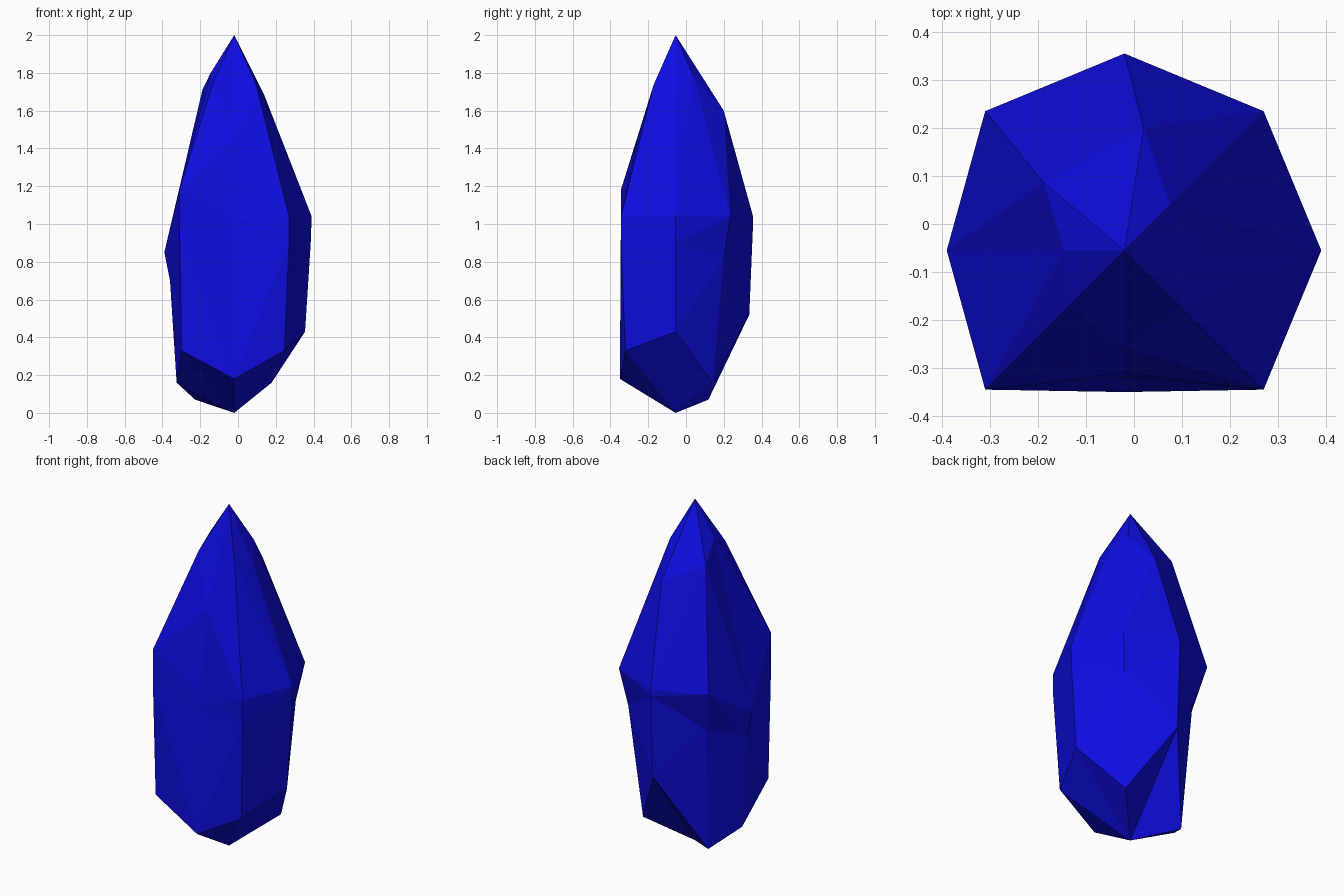
import bpy
import bmesh
from math import radians, cos, sin
from mathutils import Vector

cube = bpy.data.objects.get("Cube")
if cube:
    bpy.data.objects.remove(cube, do_unlink=True)

# Crystal colour
blue = bpy.data.materials.new("deep_blue")
blue.use_nodes = True
colour = (0.004, 0.004, 0.75, 1)
blue.diffuse_color = colour
blue.node_tree.nodes["Principled BSDF"].inputs["Base Color"].default_value = colour

# Eight ridges, counter-clockwise from +x: (radius, height, twist) from shoulder to foot
AXIS = Vector((-0.02, -0.055, 0))
RIDGES = [
    [(.16, 1.68), (.41, 1.04), (.405, .90), (.375, .43)],
    [(.134, 1.78), (.41, 1.04), (.36, .82), (.28, .16)],
    [(.258, 1.60, -9), (.41, 1.04), (.41, 1.0), (.39, .52)],
    [(.22, 1.71, 5), (.41, 1.04), (.33, .80), (.27, .07, 5)],
    [(.125, 1.80), (.37, .85), (.34, .70), (.305, .16)],
    [(.163, 1.74), (.41, 1.18), (.41, 1.0), (.395, .33)],
    [(.203, 1.45), (.255, 1.02), (.262, .90), (.295, .18)],
    [(.163, 1.74), (.41, 1.04), (.41, .90), (.375, .33)],
]


def ridge_point(index, radius, height, twist=0):
    a = radians(45 * index + twist)
    return AXIS + Vector((radius * cos(a), radius * sin(a), height))


bm = bmesh.new()
tip = bm.verts.new(AXIS + Vector((0, 0, 2)))
foot = bm.verts.new(AXIS)
ridges = [[bm.verts.new(ridge_point(i, *p)) for p in r] for i, r in enumerate(RIDGES)]

# Facets: pointed fans at both ends, bands split along the outer diagonal
for left, right in zip(ridges, ridges[1:] + ridges[:1]):
    bm.faces.new((tip, left[0], right[0]))
    bm.faces.new((foot, right[-1], left[-1]))
    for k in range(len(left) - 1):
        a, b, c, d = left[k], left[k + 1], right[k + 1], right[k]
        normal = (b.co - a.co).cross(c.co - a.co)
        if normal.dot(d.co - a.co) <= 0:
            bm.faces.new((a, b, c))
            bm.faces.new((a, c, d))
        else:
            bm.faces.new((a, b, d))
            bm.faces.new((b, c, d))
bmesh.ops.recalc_face_normals(bm, faces=bm.faces)

mesh = bpy.data.meshes.new("crystal")
bm.to_mesh(mesh)
bm.free()
mesh.materials.append(blue)
crystal = bpy.data.objects.new("crystal", mesh)
bpy.context.collection.objects.link(crystal)
